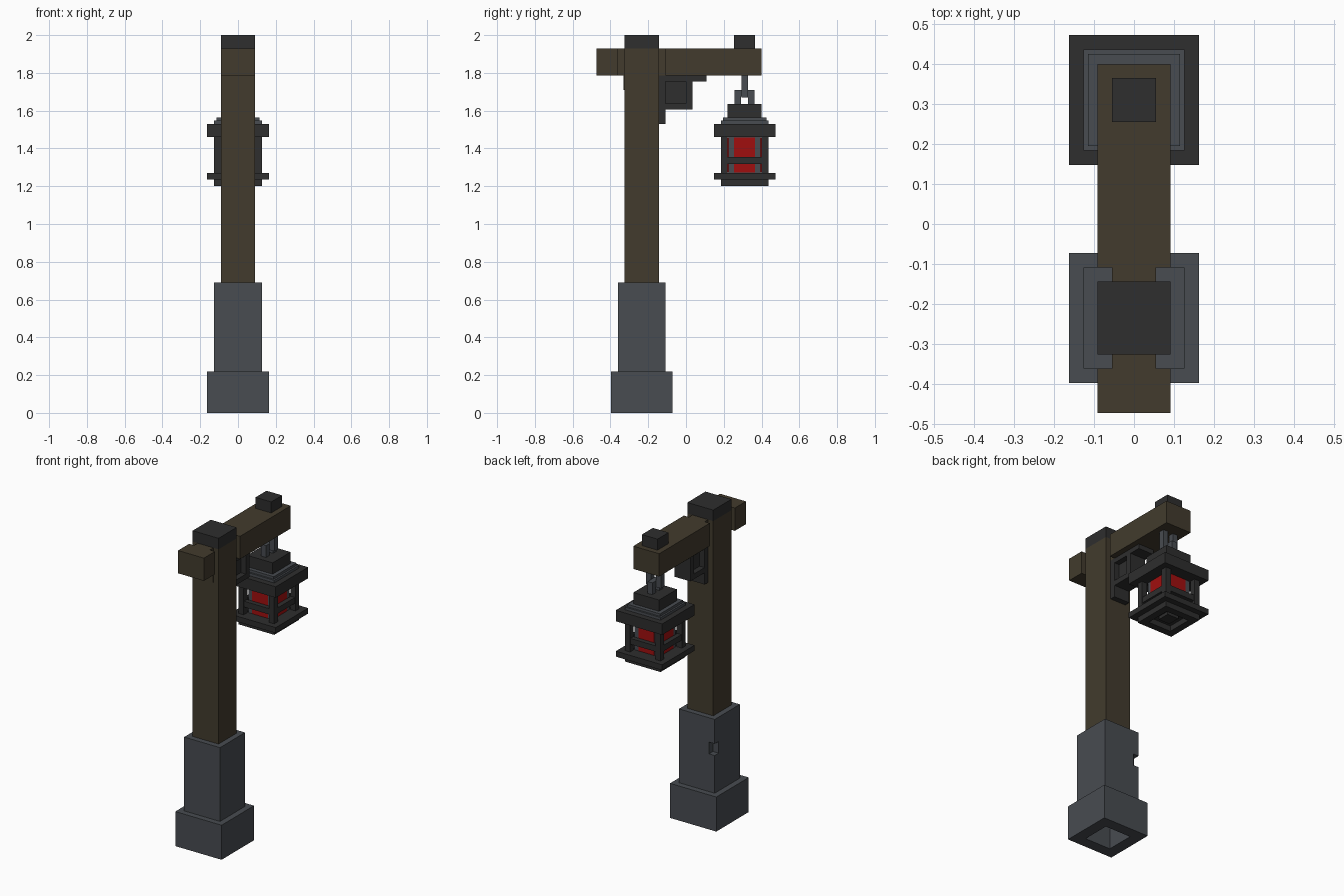
import bpy
import bmesh
from mathutils import Vector

if "Cube" in bpy.data.objects:
    bpy.data.objects.remove(bpy.data.objects["Cube"])


def material(name, rgb):
    mat = bpy.data.materials.new(name)
    lin = [((c / 255 + 0.055) / 1.055) ** 2.4 for c in rgb]
    mat.diffuse_color = (*lin, 1)
    mat.use_nodes = True
    mat.node_tree.nodes["Principled BSDF"].inputs["Base Color"].default_value = mat.diffuse_color
    return mat


WOOD = material("dark_wood", (66, 59, 45))
STONE = material("blue_grey_stone", (72, 76, 81))
IRON = material("black_iron", (46, 46, 46))
GLOW = material("red_glow", (160, 15, 15))


def build(name, boxes, mat):
    """One object from boxes given as (x0, x1, y0, y1, z0, z1)."""
    bm = bmesh.new()
    for x0, x1, y0, y1, z0, z1 in boxes:
        lo, hi = Vector((x0, y0, z0)), Vector((x1, y1, z1))
        for v in bmesh.ops.create_cube(bm, size=1)["verts"]:
            v.co = [lo[i] + (v.co[i] + 0.5) * (hi[i] - lo[i]) for i in range(3)]
    mesh = bpy.data.meshes.new(name)
    bm.to_mesh(mesh)
    bm.free()
    obj = bpy.data.objects.new(name, mesh)
    bpy.context.collection.objects.link(obj)
    mesh.materials.append(mat)
    return obj


def block(h, cy, z0, z1):
    """Square block of half width h centred on x = 0, y = cy."""
    return (-h, h, cy - h, cy + h, z0, z1)


def ring(h, w, cy, z0, z1):
    """Square frame of half width h and wall width w."""
    return [(-h, h, cy - h, cy - h + w, z0, z1), (-h, h, cy + h - w, cy + h, z0, z1),
            (-h, -h + w, cy - h + w, cy + h - w, z0, z1),
            (h - w, h, cy - h + w, cy + h - w, z0, z1)]


def cut(obj, name, box):
    cutter = build(name, [box], STONE)
    cutter.hide_render = True
    cutter.hide_set(True)
    mod = obj.modifiers.new(name, "BOOLEAN")
    mod.operation, mod.solver, mod.object = "DIFFERENCE", "EXACT", cutter


PY, LY = -0.235, 0.31  # post and lantern centres along y

# Stone footing, hollow underneath, with a chipped corner
build("footing", ring(0.163, 0.072, PY, 0, 0.22), STONE)
pedestal = build("pedestal", [block(0.126, PY, 0.22, 0.69)], STONE)
cut(pedestal, "chip_cutter", (-0.2, -0.086, -0.149, -0.05, 0.46, 0.535))

# Post with iron cap and tenon plate on its front
build("post", [block(0.091, PY, 0.65, 1.93)], WOOD)
build("post_cap", [block(0.091, PY, 1.93, 2.0)], IRON)
build("tenon_plate", [(-0.055, 0.055, -0.332, -0.32, 1.71, 1.785)], WOOD)

# Beam: full width at the ends, narrowed where it passes through the post
build("beam", [(-0.091, 0.091, -0.473, -0.362, 1.785, 1.93),
               (-0.055, 0.055, -0.362, -0.109, 1.785, 1.93),
               (-0.091, 0.091, -0.109, 0.40, 1.785, 1.93)], WOOD)
build("beam_peg", [block(0.055, LY, 1.93, 2.0)], IRON)

# Iron bracket between post and beam, with a recessed web
build("bracket", [(-0.055, 0.055, -0.145, -0.109, 1.53, 1.785),
                  (-0.055, 0.055, -0.109, 0.109, 1.755, 1.785),
                  (-0.055, 0.055, -0.109, 0.035, 1.605, 1.638),
                  (-0.055, 0.055, 0.0, 0.035, 1.638, 1.755),
                  (-0.02, 0.02, -0.109, 0.0, 1.638, 1.755)], IRON)

# Two crossed chain links
t = 0.017
build("upper_link", [(-0.052, -0.018, LY - t, LY + t, 1.67, 1.785),
                     (0.018, 0.052, LY - t, LY + t, 1.67, 1.785),
                     (-0.018, 0.018, LY - t, LY + t, 1.67, 1.70)], STONE)
build("lower_link", [(-t, t, LY - 0.052, LY - 0.018, 1.63, 1.71),
                     (-t, t, LY + 0.018, LY + 0.052, 1.63, 1.71),
                     (-t, t, LY - 0.018, LY + 0.018, 1.675, 1.71)], STONE)

# Lantern roof
build("lantern_crown", [block(0.09, LY, 1.56, 1.635)], IRON)
build("lantern_collar", [block(0.126, LY, 1.53, 1.547),
                         block(0.115, LY, 1.547, 1.563)], STONE)
build("lantern_roof", [block(0.163, LY, 1.46, 1.53)], IRON)

# Lantern cage: corner bars and a middle rail
bars = [(sx * 0.1075 - 0.0185, sx * 0.1075 + 0.0185,
         LY + sy * 0.1075 - 0.0185, LY + sy * 0.1075 + 0.0185, 1.27, 1.46)
        for sx in (-1, 1) for sy in (-1, 1)]
build("cage_bars", bars, IRON)
build("cage_rail", ring(0.122, 0.03, LY, 1.318, 1.355), IRON)

# Glass body with a red pane on each side
build("lantern_glass", [block(0.085, LY, 1.27, 1.46)], STONE)
p = 0.089
build("red_panes", [(-p, p, LY - 0.055, LY + 0.055, 1.272, 1.458),
                    (-0.055, 0.055, LY - p, LY + p, 1.272, 1.458)], GLOW)

# Lantern floor with a stepped underside
build("lantern_floor", [block(0.163, LY, 1.235, 1.27)], IRON)
build("lantern_foot", ring(0.126, 0.045, LY, 1.20, 1.235)
      + [block(0.04, LY, 1.215, 1.235)], IRON)
